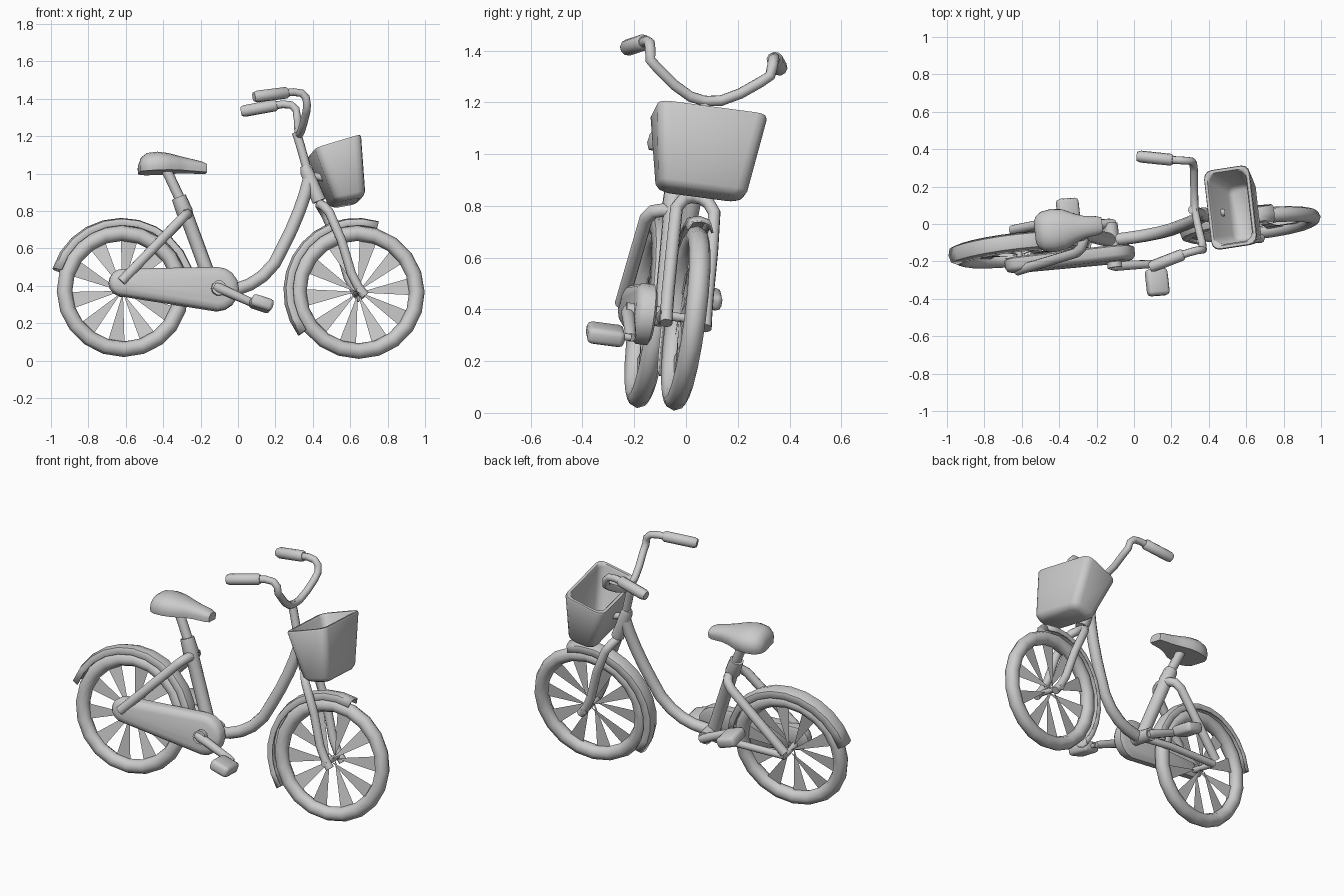
import bpy, bmesh, math
from mathutils import Matrix, Vector

if "Cube" in bpy.data.objects:
    bpy.data.objects.remove(bpy.data.objects["Cube"])

# bike is built upright along +x, then leaned and turned onto its stance
POSE = (Matrix.Translation((0, -0.122, 0)) @ Matrix.Rotation(math.radians(6.5), 4, 'Z')
        @ Matrix.Rotation(math.radians(-7.5), 4, 'X'))


def finish(ob, angle=40):
    ob.matrix_world = POSE
    bpy.ops.object.select_all(action='DESELECT')
    ob.select_set(True)
    bpy.context.view_layer.objects.active = ob
    bpy.ops.object.shade_smooth_by_angle(angle=math.radians(angle))
    return ob


def from_bm(name, bm, angle=40):
    bmesh.ops.recalc_face_normals(bm, faces=bm.faces)
    me = bpy.data.meshes.new(name)
    bm.to_mesh(me)
    bm.free()
    ob = bpy.data.objects.new(name, me)
    bpy.context.collection.objects.link(ob)
    return finish(ob, angle)


def loft(name, loops, caps=True, closed=False, ring=True, angle=40):
    bm = bmesh.new()
    vs = [[bm.verts.new(p) for p in lp] for lp in loops]
    n = len(vs[0])
    pairs = list(zip(vs, vs[1:])) + ([(vs[-1], vs[0])] if closed else [])
    for a, b in pairs:
        for i in range(n if ring else n - 1):
            j = (i + 1) % n
            bm.faces.new((a[i], a[j], b[j], b[i]))
    if caps:
        bm.faces.new(vs[0])
        bm.faces.new(vs[-1])
    return from_bm(name, bm, angle)


def tube(name, pts, r, radii=None, sides=10):
    pts = [Vector(p) for p in pts]
    loops, side = [], None
    for i, p in enumerate(pts):
        d1 = (p - pts[i - 1]).normalized() if i else (pts[1] - p).normalized()
        d2 = (pts[i + 1] - p).normalized() if i < len(pts) - 1 else d1
        t = (d1 + d2).normalized()
        if side is None:
            side = t.cross(Vector((0, 0, 1) if abs(t.z) < 0.9 else (0, 1, 0)))
        side = (side - t * side.dot(t)).normalized()
        up = t.cross(side)
        rr = radii[i] if radii else r
        loops.append([p + rr * (math.cos(a) * side + math.sin(a) * up)
                      for a in (k * math.tau / sides for k in range(sides))])
    return loft(name, loops, angle=45)


def box(name, centre, size, bevel, tilt=0):
    bm = bmesh.new()
    bmesh.ops.create_cube(bm, size=1, matrix=Matrix.Translation(centre)
                          @ Matrix.Rotation(tilt, 4, 'Y') @ Matrix.Diagonal((*size, 1)))
    bmesh.ops.bevel(bm, geom=bm.edges[:], offset=bevel, segments=2, affect='EDGES', profile=0.5)
    return from_bm(name, bm, 50)


def wheel(tag, cx, cz, R, fender, phase):
    def at(a, r, v):
        return (cx + r * math.cos(a), v, cz + r * math.sin(a))
    # tyre
    t = 0.042
    loft(tag + "_tyre", [[at(i * math.tau / 20, R - t + t * math.cos(k * math.tau / 8),
                             t * math.sin(k * math.tau / 8)) for k in range(8)]
                         for i in range(20)], caps=False, closed=True, angle=60)
    # wedge spokes
    bm = bmesh.new()
    for i in range(10):
        a, v = phase + i * math.tau / 10, 0.025 * (-1) ** i
        bm.faces.new([bm.verts.new(p) for p in (at(a, 0.01, v), at(a - 0.16, R - 0.07, 0),
                                                at(a + 0.16, R - 0.07, 0))])
    from_bm(tag + "_spokes", bm)
    # hub axle
    tube(tag + "_hub", [(cx, -0.1, cz), (cx, 0.1, cz)], 0.018)
    # fender: arched strip with a small lip
    a0, a1 = map(math.radians, fender)
    prof = [(R - 0.005, -0.052), (R + 0.03, -0.038), (R + 0.04, 0), (R + 0.03, 0.038), (R - 0.005, 0.052)]
    n = 11
    ob = loft(tag + "_fender", [[at(a0 + (a1 - a0) * i / n, r, v) for r, v in prof]
                                for i in range(n + 1)], caps=False, ring=False)
    m = ob.modifiers.new("thickness", 'SOLIDIFY')
    m.thickness = 0.008


wheel("rear", -0.615, 0.374, 0.355, (5, 162), math.radians(10))
wheel("front", 0.65, 0.369, 0.36, (73, 216), math.radians(6))

# frame tubes
tube("down_tube", [(0.40, 0, 0.99), (0.375, 0, 0.90), (0.343, 0, 0.81), (0.30, 0, 0.71), (0.255, 0, 0.62),
                   (0.205, 0, 0.525), (0.14, 0, 0.455), (0.07, 0, 0.41), (0.0, 0, 0.385), (-0.11, 0, 0.37)], 0.034)
tube("seat_tube", [(-0.305, 0, 0.88), (-0.275, 0, 0.80), (-0.265, 0, 0.78), (-0.12, 0, 0.37)], 0,
     [0.04, 0.045, 0.038, 0.038])
tube("seat_post", [(-0.38, 0, 1.05), (-0.285, 0, 0.84)], 0.028)
tube("head_tube", [(0.375, 0, 1.05), (0.385, 0, 1.02), (0.45, 0, 0.86)], 0, [0.026, 0.036, 0.038])
tube("stem", [(0.332, 0, 1.23), (0.35, 0, 1.17), (0.39, 0, 1.02)], 0.024)
tube("bottom_bracket", [(-0.113, -0.15, 0.373), (-0.113, 0.09, 0.373)], 0.04)

# paired fork legs and stays
tube("front_fork", [(x, s * v, z) for s, rows in
     ((-1, [(0.68, .077, .34), (0.645, .077, .385), (0.608, .077, .46), (0.557, .077, .64),
            (0.495, .074, .79), (0.47, .05, .825), (0.455, .02, .84)]),
      (1, [(0.455, .02, .84), (0.47, .05, .825), (0.495, .074, .79), (0.557, .077, .64),
           (0.608, .077, .46), (0.645, .077, .385), (0.68, .077, .34)])) for x, v, z in rows], 0.025)
half = [(-0.635, 0.11, 0.41), (-0.31, 0.095, 0.745), (-0.28, 0.075, 0.775), (-0.265, 0.04, 0.785)]
tube("seat_stays", [(x, -v, z) for x, v, z in half] + half[::-1], 0.027)
tube("left_chain_stay", [(-0.63, 0.1, 0.385), (-0.3, 0.07, 0.375), (-0.13, 0.02, 0.37)], 0.022)

# chain case: two circles hulled together, domed outward
def case_loop(v, d):
    (x1, z1, r1), (x2, z2, r2) = (-0.625, 0.41, 0.072), (-0.117, 0.375, 0.118)
    return ([(x1 + (r1 - d) * math.cos(a), v, z1 + (r1 - d) * math.sin(a))
             for a in (math.radians(90 + 180 * i / 8) for i in range(9))] +
            [(x2 + (r2 - d) * math.cos(a), v, z2 + (r2 - d) * math.sin(a))
             for a in (math.radians(-90 + 180 * i / 8) for i in range(9))])


loft("chain_case", [case_loop(v, d) for v, d in
                    ((-0.04, 0.02), (-0.05, 0), (-0.095, 0), (-0.112, 0.012), (-0.12, 0.04))])

# cranks and pedals
for tag, s, vc, vp in (("right", 1, -0.14, -0.24), ("left", -1, 0.09, 0.165)):
    x, z = -0.113 + s * 0.215, 0.373 - s * 0.098
    tube(tag + "_crank", [(-0.113 - s * 0.025, vc, 0.373 + s * 0.012), (-0.113, vc, 0.373),
                          (x - s * 0.02, vc, z + s * 0.01), (x, vc, z)], 0, [0.02, 0.027, 0.022, 0.018])
    tube(tag + "_pedal_axle", [(x, vc, z), (x, vp, z)], 0.014)
    box(tag + "_pedal", (x, vp, z), (0.12, 0.145, 0.065), 0.02, math.radians(18))

# handlebar and grips
bar = [(0.35, 0.06, 1.225), (0.357, 0.13, 1.262), (0.365, 0.2, 1.315), (0.365, 0.235, 1.345),
       (0.36, 0.24, 1.385), (0.335, 0.243, 1.41), (0.29, 0.25, 1.415), (0.24, 0.26, 1.408)]
tube("handlebar", [(x, -v, z) for x, v, z in bar[::-1]] + [(0.345, 0, 1.215)] + bar, 0.021)
for s, tag in ((-1, "right"), (1, "left")):
    tube(tag + "_grip", [(0.26, s * 0.256, 1.412), (0.25, s * 0.258, 1.41), (0.09, s * 0.297, 1.385),
                         (0.072, s * 0.301, 1.382)], 0, [0.024, 0.032, 0.032, 0.025])

# basket: rounded rectangles, outside up, over the rim, down the inside
def basket_loop(h, inset):
    back = Vector((0.52, 0, 0.835)).lerp(Vector((0.41, 0, 1.12)), h)
    front = Vector((0.685, 0, 0.865)).lerp(Vector((0.66, 0, 1.195)), h)
    mid, ax = (back + front) / 2, (front - back)
    hl, hw = ax.length / 2 - inset, 0.17 + 0.047 * h - inset
    ax.normalize()
    c = min(0.045, hl * 0.6)
    out = []
    for q, (sx, sy) in enumerate(((1, 1), (-1, 1), (-1, -1), (1, -1))):
        for k in range(4):
            a = (q + k / 3) * math.pi / 2
            p = mid + ax * (sx * (hl - c) + c * math.cos(a))
            p.y = sy * (hw - c) + c * math.sin(a)
            out.append(p)
    return out


loft("basket", [basket_loop(h, i) for h, i in
                ((0, 0.03), (0.03, 0.01), (0.09, 0), (0.97, 0), (1, 0.005), (1, 0.02),
                 (0.96, 0.026), (0.12, 0.024), (0.06, 0.045))], angle=50)
tube("basket_mount", [(0.40, 0, 1.0), (0.50, 0, 0.98)], 0.02)

# saddle: half-dome sections from tail to nose
def saddle_loop(x, w, top, bot):
    arc = [(x, w * math.cos(a), bot + 0.025 + (top - bot - 0.025) * math.sin(a) ** 0.8)
           for a in (math.pi * i / 10 for i in range(11))]
    return [(x, w * 0.93, bot)] + arc + [(x, -w * 0.93, bot)]


loft("saddle", [saddle_loop(*s) for s in
                ((-0.518, 0.055, 1.06, 1.012), (-0.505, 0.085, 1.095, 1.012), (-0.475, 0.108, 1.118, 1.012),
                 (-0.42, 0.117, 1.125, 1.014), (-0.36, 0.108, 1.117, 1.016), (-0.30, 0.078, 1.102, 1.018),
                 (-0.25, 0.06, 1.09, 1.016), (-0.18, 0.05, 1.073, 1.012), (-0.155, 0.04, 1.06, 1.012))], angle=50)
